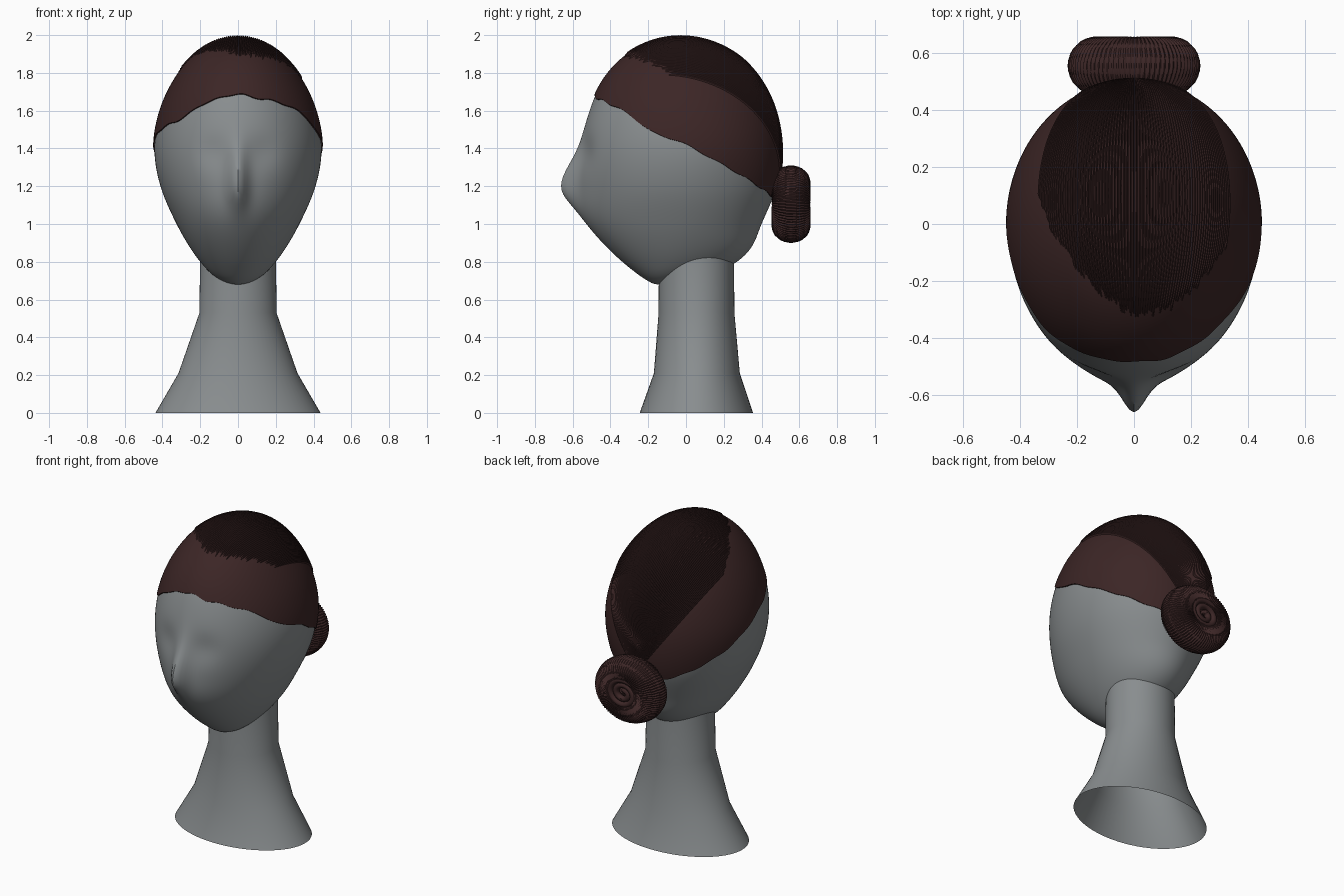
import bpy, bmesh, math, random
from mathutils import Vector
from mathutils.bvhtree import BVHTree

if "Cube" in bpy.data.objects:
    bpy.data.objects.remove(bpy.data.objects["Cube"])

random.seed(4)
ZC, ZH = 1.3325, 0.6525          # head middle height and half height
CENTRE = Vector((0, 0, ZC))


def material(name, rgb):
    m = bpy.data.materials.new(name)
    m.diffuse_color = (*rgb, 1)
    m.use_nodes = True
    m.node_tree.nodes["Principled BSDF"].inputs["Base Color"].default_value = m.diffuse_color
    return m


GREY = material("mannequin_grey", (0.25, 0.268, 0.275))
BROWN = material("dark_brown_hair", (0.045, 0.019, 0.019))


def curve_at(table, x):
    """Smooth interpolation through rows (x, a, b, ...) sorted by x."""
    n = len(table)
    x = min(max(x, table[0][0]), table[-1][0])
    i = next((k for k in range(n - 1) if x <= table[k + 1][0]), n - 2)
    p, q = table[i], table[i + 1]
    o, r = table[max(i - 1, 0)], table[min(i + 2, n - 1)]
    h = q[0] - p[0]
    t = (x - p[0]) / h
    out = []
    for k in range(1, len(p)):
        m0 = (q[k] - o[k]) / (q[0] - o[0]) * h
        m1 = (r[k] - p[k]) / (r[0] - p[0]) * h
        out.append((2*t**3 - 3*t*t + 1) * p[k] + (t**3 - 2*t*t + t) * m0
                   + (3*t*t - 2*t**3) * q[k] + (t**3 - t*t) * m1)
    return out


def grid_object(name, rows, mat, wrap_cols=True, wrap_rows=False, angle=40):
    """Skin a grid of points given as a list of rows."""
    bm = bmesh.new()
    vs = [[bm.verts.new(p) for p in row] for row in rows]
    nr, nc = len(vs), len(vs[0])
    for i in range(nr if wrap_rows else nr - 1):
        for j in range(nc if wrap_cols else nc - 1):
            a, b = vs[i], vs[(i + 1) % nr]
            k = (j + 1) % nc
            bm.faces.new((a[j], a[k], b[k], b[j]))
    bmesh.ops.remove_doubles(bm, verts=bm.verts, dist=1e-5)
    bmesh.ops.recalc_face_normals(bm, faces=bm.faces)
    me = bpy.data.meshes.new(name)
    bm.to_mesh(me)
    bm.free()
    me.materials.append(mat)
    ob = bpy.data.objects.new(name, me)
    bpy.context.collection.objects.link(ob)
    bpy.ops.object.select_all(action='DESELECT')
    ob.select_set(True)
    bpy.context.view_layer.objects.active = ob
    bpy.ops.object.shade_smooth_by_angle(angle=math.radians(angle))
    return ob


# Head cross-sections: height, half width, front depth, back depth, middle y
HEAD = [(0.68, .34, .34, .50, -.14), (0.7, .344, .38, .53, -.11),
        (0.8, .346, .493, .553, -.05), (1.0, .378, .555, .488, -.02),
        (1.2, .419, .552, .50, -.01), (1.4, .445, .556, .502, 0),
        (1.6, .449, .548, .522, -.01), (1.8, .444, .556, .544, -.02),
        (1.9, .444, .55, .57, -.03), (1.985, .44, .55, .57, -.03)]


def gauss(d, s):
    return math.exp(-(d / s) ** 2 / 2)


def skin(t, a):
    """Head surface: t runs from crown to chin, a is 0 at the front."""
    z = ZC + ZH * math.cos(t)
    w, f, b, c = curve_at(HEAD, z)
    s, ca = math.sin(t), math.cos(a)
    x = w * s * math.sin(a)
    y = c - (f if ca > 0 else b) * s * ca
    if ca > 0:
        muzzle = .035 * gauss(x, .13) * gauss(z - 1.1, .13)
        nose = .085 * gauss(x, .036) * gauss(z - 1.2, .12 if z > 1.2 else .08)
        socket = .016 * gauss(abs(x) - .13, .06) * gauss(z - 1.38, .06)
        y -= (muzzle + nose - socket) * min(1, ca * 3)
    return Vector((x, y, z))


# Head
N = 160
head_rows = [[skin(math.pi * i / 80, math.tau * j / N) for j in range(N)]
             for i in range(81)]
head = grid_object("head", head_rows, GREY)
bm = bmesh.new()
bm.from_mesh(head.data)
scalp = BVHTree.FromBMesh(bm)
bm.free()

# Neck and flared stand, open below: height, half width, front y, back y
neck_rows = []
for z, w, y0, y1 in ((0, .437, -.245, .355), (.21, .315, -.17, .285),
                     (.53, .204, -.145, .256), (.92, .2, -.143, .254)):
    neck_rows.append([(w * math.sin(math.tau * j / 64),
                       (y0 + y1) / 2 - (y1 - y0) / 2 * math.cos(math.tau * j / 64), z)
                      for j in range(64)])
grid_object("neck", neck_rows, GREY)

# Hair cap: wavy hairline height by angle, in degrees from the front
HAIRLINE = [(-180, 1.14), (-165, 1.15), (-143, 1.20), (-114, 1.31), (-90, 1.42),
            (-75, 1.48), (-60, 1.52), (-45, 1.555), (-28, 1.63), (-14, 1.665),
            (0, 1.685), (14, 1.665), (28, 1.65), (42, 1.62), (56, 1.575),
            (68, 1.50), (79, 1.46), (90, 1.42), (114, 1.31), (143, 1.20),
            (165, 1.15), (180, 1.14)]
cap_rows = []
for i in range(51):
    row = []
    for j in range(N):
        a = math.tau * j / N - math.pi
        zh = curve_at(HAIRLINE, math.degrees(a))[0] + .004 * math.sin(a * 17)
        t = math.acos((zh - ZC) / ZH) * (1 - max(i - 1, 0) / 49)
        p = skin(t, a)
        lift = 0 if i == 0 else .007
        row.append(p + (p - CENTRE).normalized() * lift)
    cap_rows.append(row)
grid_object("hair_cap", cap_rows, BROWN)

# Combed strands: ridges fanning from the bun over the crown
POLE = Vector((0, .96, -.28)).normalized()
UP = Vector((0, .28, .96)).normalized()
STRANDS, HALF = 76, 38
strand_rows = []
for k in range(STRANDS):
    mid = -HALF + 2 * HALF * (k + .5) / STRANDS
    end = 136 - 33 * ((mid - 5) / HALF) ** 2 + random.uniform(-2, 2)
    for off, lift in ((-.5, .007), (-.2, .0145), (.2, .0145), (.5, .007)):
        phi = math.radians(mid + off * 2 * HALF / STRANDS)
        side = UP * math.cos(phi) + Vector((math.sin(phi), 0, 0))
        row = []
        for m in range(49):
            th = math.radians(5 + (end - 5) * m / 48)
            d = POLE * math.cos(th) + side * math.sin(th)
            hit = scalp.ray_cast(CENTRE, d)[0]
            row.append(hit + d * (.006 if m == 48 else lift))
        strand_rows.append(row)
grid_object("combed_strands", strand_rows, BROWN, wrap_cols=False)

# Bun: a roll of hair with slanting ridges
YB, ZB, R, r = .556, 1.105, .13, .1
bun_rows = []
for i in range(320):
    u = math.tau * i / 320
    row = []
    for j in range(32):
        v = math.tau * j / 32
        rr = r * (1 + .035 * math.cos(80 * u + 3 * v))
        q = R + rr * math.cos(v)
        row.append((q * math.cos(u), YB + rr * math.sin(v), ZB + .88 * q * math.sin(u)))
    bun_rows.append(row)
grid_object("bun_roll", bun_rows, BROWN, wrap_rows=True)

# Spiral coil in the middle of the bun
coil_rows = []
for i in range(121):
    f = i / 120
    u = f * 2.6 * math.tau
    q = .012 + .1 * f
    tube = .02 * min(1, .05 + 8 * f, .05 + 8 * (1 - f))
    row = []
    for j in range(10):
        v = math.tau * j / 10
        e = q + tube * math.cos(v)
        row.append((e * math.cos(u), .625 + .014 * f + tube * math.sin(v),
                    ZB + .88 * e * math.sin(u)))
    coil_rows.append(row)
grid_object("bun_coil", coil_rows, BROWN)
